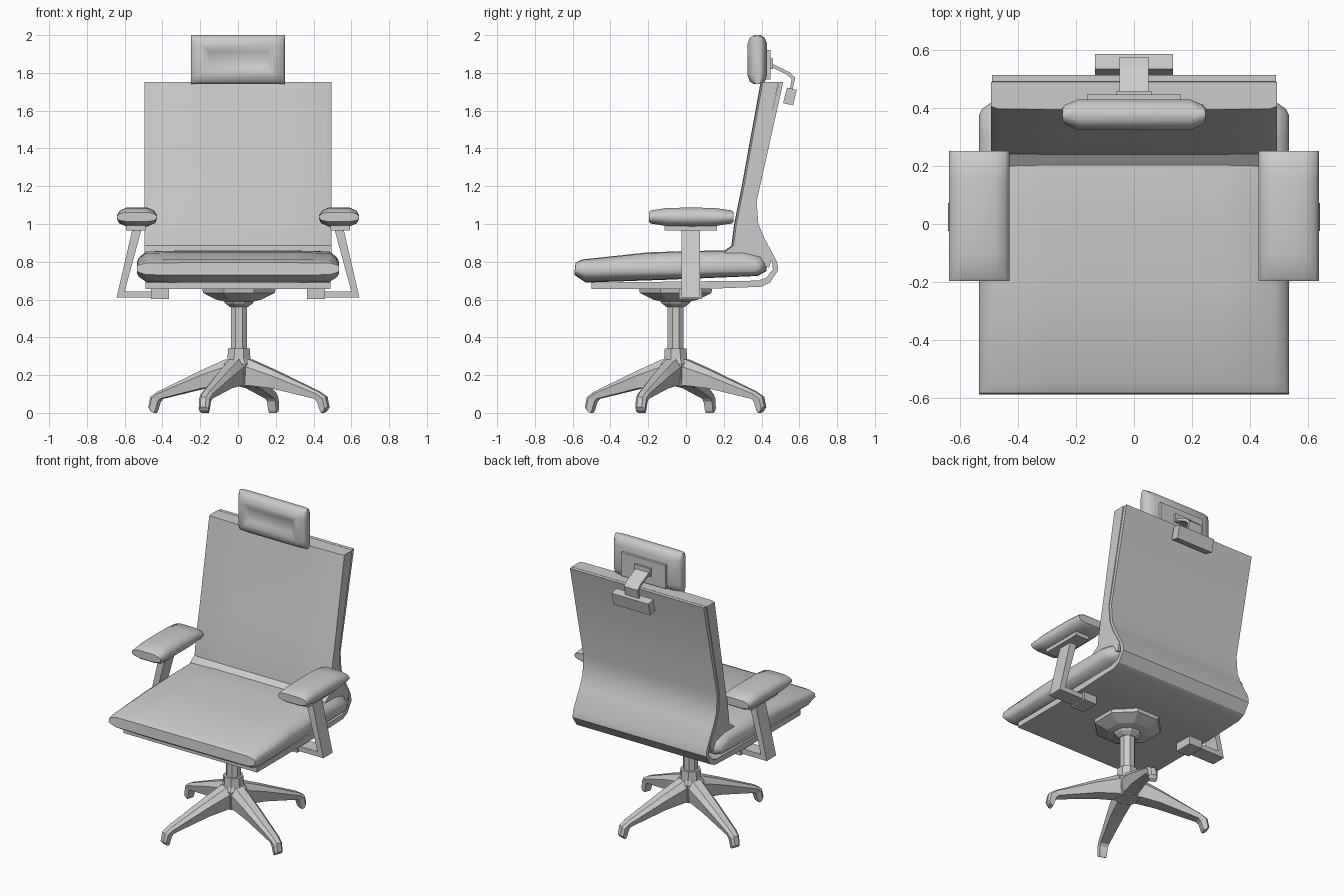
import bpy, bmesh, math
from mathutils import Matrix, Vector

cube = bpy.data.objects.get("Cube")
if cube:
    bpy.data.objects.remove(cube, do_unlink=True)

GREY = (0.6, 0.6, 0.6, 1)
grey = bpy.data.materials.new("light_grey")
grey.use_nodes = True
grey.diffuse_color = GREY
grey.node_tree.nodes["Principled BSDF"].inputs["Base Color"].default_value = GREY


def finish(name, bm, smooth=0):
    bmesh.ops.recalc_face_normals(bm, faces=bm.faces)
    mesh = bpy.data.meshes.new(name)
    bm.to_mesh(mesh)
    bm.free()
    mesh.materials.append(grey)
    ob = bpy.data.objects.new(name, mesh)
    bpy.context.collection.objects.link(ob)
    if smooth:
        bpy.ops.object.select_all(action='DESELECT')
        ob.select_set(True)
        bpy.context.view_layer.objects.active = ob
        bpy.ops.object.shade_smooth_by_angle(angle=math.radians(smooth))
    return ob


def loft(rings):
    """Skin a list of equal-sized rings and cap both ends."""
    bm = bmesh.new()
    vs = [[bm.verts.new(p) for p in ring] for ring in rings]
    n = len(vs[0])
    for a, b in zip(vs, vs[1:]):
        for i in range(n):
            bm.faces.new((a[i], a[(i + 1) % n], b[(i + 1) % n], b[i]))
    bm.faces.new(vs[0])
    bm.faces.new(vs[-1])
    return bm


def side_prism(name, profile, half, smooth=0):
    """Extrude a (y, z) profile evenly across x."""
    return finish(name, loft([[(x, y, z) for y, z in profile] for x in (-half, half)]), smooth)


def front_prism(name, profile, y0, y1):
    """Extrude an (x, z) profile along y."""
    return finish(name, loft([[(x, y, z) for x, z in profile] for y in (y0, y1)]))


def rect(x0, x1, z0, z1):
    return [(x0, z0), (x1, z0), (x1, z1), (x0, z1)]


def turned(name, steps, centre, sides=8):
    """Stack of polygon rings given as (radius, z)."""
    rings = []
    for r, z in steps:
        angles = [math.tau * (i + 0.5) / sides for i in range(sides)]
        rings.append([(centre[0] + r * math.cos(a), centre[1] + r * math.sin(a), z) for a in angles])
    return finish(name, loft(rings))


# Seat cushion, thinner and rounded toward both sides
seat = [(-0.59, 0.73), (-0.585, 0.795), (-0.55, 0.812), (-0.2, 0.85), (0.05, 0.858), (0.3, 0.86),
        (0.4, 0.835), (0.43, 0.79), (0.425, 0.75), (0.38, 0.725), (-0.1, 0.705), (-0.53, 0.69)]
rings = []
for x, k in ((-0.535, 0.35), (-0.525, 0.6), (-0.485, 0.95), (-0.3, 1), (0.3, 1),
             (0.485, 0.95), (0.525, 0.6), (0.535, 0.35)):
    rings.append([(x, y if y < 0.35 else 0.35 + (y - 0.35) * k, 0.765 + (z - 0.765) * k)
                  for y, z in seat])
finish("seat_cushion", loft(rings), 50)

# Back cushion with a slightly bowed front
back = [(0.19, 0.85), (0.24, 0.885), (0.255, 1.0), (0.295, 1.2), (0.395, 1.752), (0.49, 1.752),
        (0.355, 1.12), (0.365, 1.0), (0.395, 0.925), (0.455, 0.82), (0.44, 0.77), (0.3, 0.8)]
rings = []
for x, dy in ((-0.495, 0.012), (-0.47, 0.003), (-0.25, 0), (0.25, 0), (0.47, 0.003), (0.495, 0.012)):
    rings.append([(x, y + (dy if i < 5 else 0), z) for i, (y, z) in enumerate(back)])
finish("back_cushion", loft(rings), 40)

# Bent shell running under the seat and up the back
shell = [(-0.5, 0.69), (-0.5, 0.656), (0.1, 0.656), (0.4, 0.668), (0.445, 0.69), (0.488, 0.755),
         (0.482, 0.8), (0.415, 0.925), (0.383, 1.0), (0.374, 1.12), (0.515, 1.752), (0.492, 1.752),
         (0.35, 1.12), (0.36, 1.0), (0.39, 0.92), (0.455, 0.8), (0.46, 0.76), (0.425, 0.715), (0.38, 0.7)]
side_prism("back_shell", shell, 0.49, 30)

# Headrest pad with a sunken front panel
pad = [(0.325, 1.79), (0.325, 1.95), (0.337, 1.985), (0.36, 2.0), (0.395, 2.0), (0.418, 1.985),
       (0.43, 1.95), (0.43, 1.79), (0.418, 1.755), (0.395, 1.74), (0.36, 1.74), (0.337, 1.755)]
rings = [[(x, 0.38 + (y - 0.38) * k, z) for y, z in pad]
         for x, k in ((-0.248, 0.4), (-0.238, 0.65), (-0.195, 1), (0.195, 1), (0.238, 0.65), (0.248, 0.4))]
bm = loft(rings)
bmesh.ops.recalc_face_normals(bm, faces=bm.faces)
panel = [f for f in bm.faces if f.normal.y < -0.99 and f.calc_area() > 0.05]
bmesh.ops.inset_individual(bm, faces=panel, thickness=0.02)
bmesh.ops.inset_individual(bm, faces=panel, thickness=0.035, depth=-0.02)
finish("headrest_pad", bm, 50)

# Headrest bracket
side_prism("headrest_plate", [(0.42, 1.765), (0.447, 1.765), (0.447, 1.92), (0.42, 1.92)], 0.163)
side_prism("headrest_socket", [(0.44, 1.82), (0.46, 1.82), (0.46, 1.875), (0.44, 1.875)], 0.06)
side_prism("headrest_arm", [(0.45, 1.852), (0.545, 1.805), (0.578, 1.775), (0.562, 1.7), (0.547, 1.7),
                            (0.56, 1.768), (0.535, 1.79), (0.45, 1.832)], 0.05)
side_prism("headrest_clip", [(0.535, 1.722), (0.587, 1.71), (0.567, 1.628), (0.514, 1.64)], 0.135)

# Armrests, one per side
for side, s in (("right", -1), ("left", 1)):
    oval = [(-0.105, -0.012), (-0.095, -0.033), (-0.055, -0.05), (0.055, -0.05), (0.095, -0.033),
            (0.105, -0.012), (0.105, 0.012), (0.09, 0.035), (0.055, 0.05), (-0.055, 0.05),
            (-0.09, 0.035), (-0.105, 0.012)]
    rings = [[(s * (0.535 + x), y, 1.037 + z * k) for x, z in oval]
             for y, k in ((-0.197, 0.5), (-0.185, 0.7), (-0.1, 0.96), (0.03, 1),
                          (0.15, 0.96), (0.24, 0.7), (0.252, 0.5))]
    finish(side + "_arm_pad", loft(rings), 50)
    for part, profile, y0, y1 in (
            ("_arm_plate", rect(0.49, 0.592, 0.965, 0.995), -0.115, 0.165),
            ("_arm_strut", [(0.512, 0.968), (0.6, 0.643), (0.455, 0.643), (0.455, 0.61),
                            (0.643, 0.61), (0.56, 0.968)], -0.025, 0.073),
            ("_arm_mount", rect(0.365, 0.46, 0.602, 0.657), -0.037, 0.085)):
        front_prism(side + part, [(s * x, z) for x, z in profile], y0, y1)

# Tilt housing, column and hub
centre = (0.005, -0.055)
turned("tilt_housing", [(0.21, 0.657), (0.205, 0.635), (0.13, 0.6), (0.085, 0.59),
                        (0.08, 0.58), (0.05, 0.56)], centre)
turned("gas_column", [(0.046, 0.57), (0.046, 0.33)], centre)
turned("base_hub", [(0.062, 0.342), (0.066, 0.285), (0.085, 0.26), (0.07, 0.14)], centre)

# Four tapering legs: each station is top r, top z, bottom r, bottom z, half width
stations = [(0.0, 0.285, 0.0, 0.14, 0.055), (0.07, 0.282, 0.07, 0.145, 0.055),
            (0.2, 0.228, 0.2, 0.13, 0.05), (0.46, 0.112, 0.44, 0.075, 0.033),
            (0.5, 0.085, 0.455, 0.06, 0.03), (0.512, 0.03, 0.47, 0.012, 0.028),
            (0.5, 0.012, 0.478, 0.0, 0.026)]
for i in range(4):
    rings = []
    for rt, zt, rb, zb, w in stations:
        drop = (zt - zb) * 0.3
        mid = rt + (rb - rt) * 0.3
        rings.append([(rb, -w * 0.8, zb), (rb, w * 0.8, zb), (mid, w, zt - drop),
                      (rt, w * 0.5, zt), (rt, -w * 0.5, zt), (mid, -w, zt - drop)])
    bm = loft(rings)
    turn = Matrix.Translation(Vector((*centre, 0))) @ Matrix.Rotation(math.radians(68 + 90 * i), 4, 'Z')
    bmesh.ops.transform(bm, matrix=turn, verts=bm.verts)
    finish("base_leg_%d" % (i + 1), bm)
